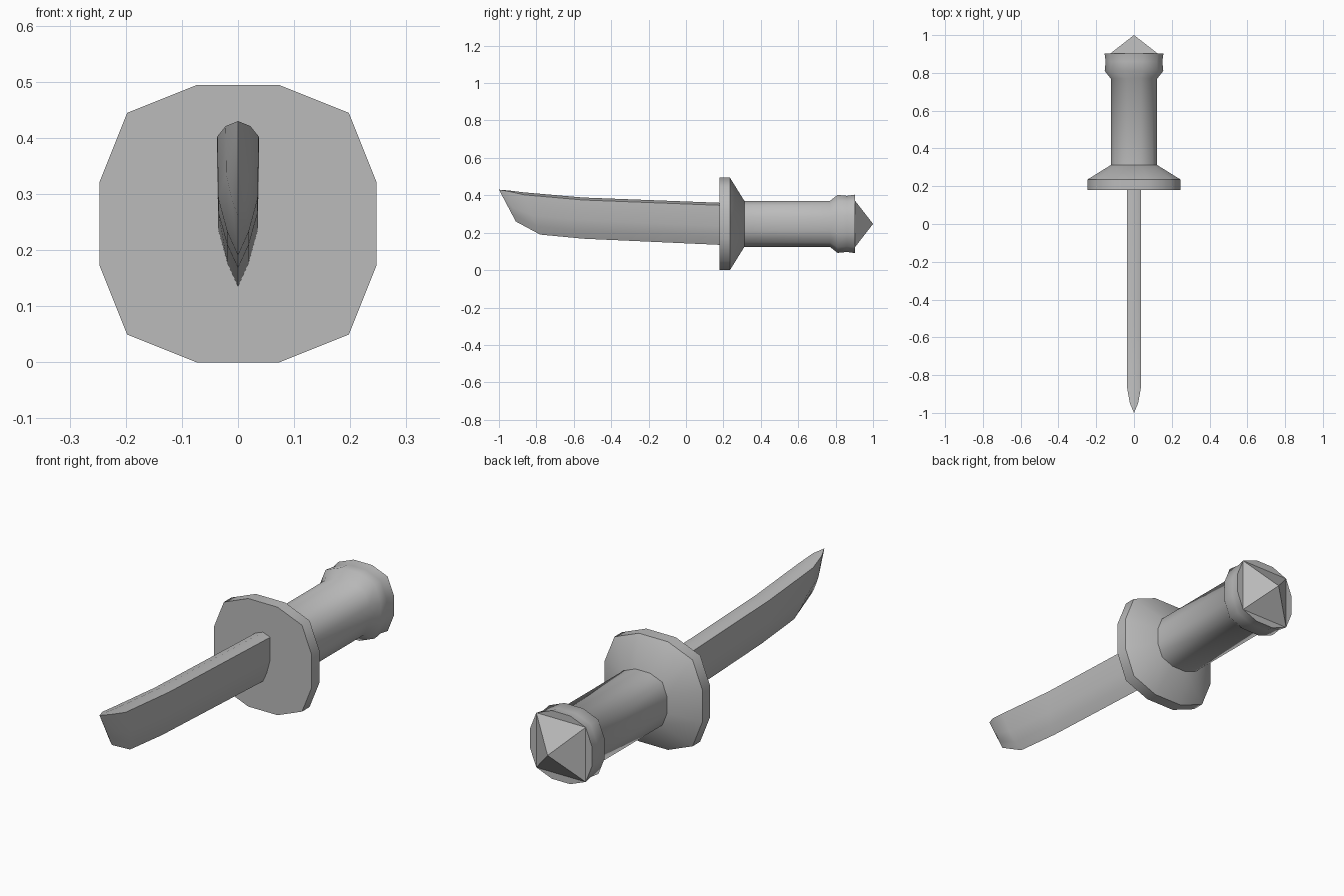
import bpy, bmesh, math

cube = bpy.data.objects.get("Cube")
if cube:
    bpy.data.objects.remove(cube)

AXIS_Z = 0.247

steel = bpy.data.materials.new("plain grey")
steel.use_nodes = True
steel.diffuse_color = (0.5, 0.5, 0.5, 1)
steel.node_tree.nodes["Principled BSDF"].inputs["Base Color"].default_value = (0.5, 0.5, 0.5, 1)

# Twelve-sided rounded square, unit half width
quarter = [(1, 0.3), (0.8, 0.8), (0.3, 1)]
OUTLINE = []
for turn in range(4):
    for x, z in quarter:
        for _ in range(turn):
            x, z = -z, x
        OUTLINE.append((x, z))


def loft(name, rings, cap_start=False, cap_end=False, angle=50):
    """Skin a list of equal rings; a ring of one point closes to a tip."""
    bm = bmesh.new()
    loops = [[bm.verts.new(p) for p in ring] for ring in rings]
    for a, b in zip(loops, loops[1:]):
        n = len(a)
        for i in range(n):
            j = (i + 1) % n
            if len(b) == 1:
                bm.faces.new((a[i], a[j], b[0]))
            else:
                bm.faces.new((a[i], a[j], b[j], b[i]))
    if cap_start:
        bm.faces.new(loops[0])
    if cap_end:
        bm.faces.new(loops[-1])
    bmesh.ops.recalc_face_normals(bm, faces=bm.faces)
    mesh = bpy.data.meshes.new(name)
    bm.to_mesh(mesh)
    bm.free()
    mesh.materials.append(steel)
    obj = bpy.data.objects.new(name, mesh)
    bpy.context.collection.objects.link(obj)
    bpy.ops.object.select_all(action="DESELECT")
    obj.select_set(True)
    bpy.context.view_layer.objects.active = obj
    bpy.ops.object.shade_smooth_by_angle(angle=math.radians(angle))
    return obj


def ring(y, r):
    return [(x * r, y, AXIS_Z + z * r) for x, z in OUTLINE]


# Guard: flat disc with a sloped back
loft("guard", [ring(0.18, 0.247), ring(0.235, 0.247), ring(0.312, 0.123)],
     cap_start=True, cap_end=True)

# Grip with a flared collar at its end
loft("grip", [ring(y, r) for y, r in
              [(0.312, 0.123), (0.77, 0.123), (0.81, 0.155), (0.86, 0.15), (0.903, 0.156)]],
     cap_end=True)

# Four-sided pointed pommel
h = 0.125
base = [(x * h, 0.903, AXIS_Z + z * h) for x, z in [(1, 1), (-1, 1), (-1, -1), (1, -1)]]
loft("pommel", [base, [(0, 1, AXIS_Z)]], angle=20)

# Blade: each station gives spine (y, z), cutting edge (y, z), half width, spine bevel
stations = [
    ((0.18, 0.36), (0.18, 0.135), 0.037, 0.06),
    ((-0.55, 0.388), (-0.55, 0.168), 0.037, 0.06),
    ((-0.87, 0.416), (-0.78, 0.19), 0.037, 0.06),
    ((-0.95, 0.426), (-0.91, 0.26), 0.022, 0.03),
]
rings = []
for (ty, tz), (by, bz), w, bevel in stations:
    half = [(bevel, 1), (0.55, 0.95), (0.81, 0.52)]
    section = [(0, 0)] + half + [(1, 0)] + [(t, -s) for t, s in reversed(half)]
    rings.append([(s * w, ty + (by - ty) * t, tz + (bz - tz) * t) for t, s in section])
rings.append([(0, -1, 0.43)])
loft("blade", rings, cap_start=True)
